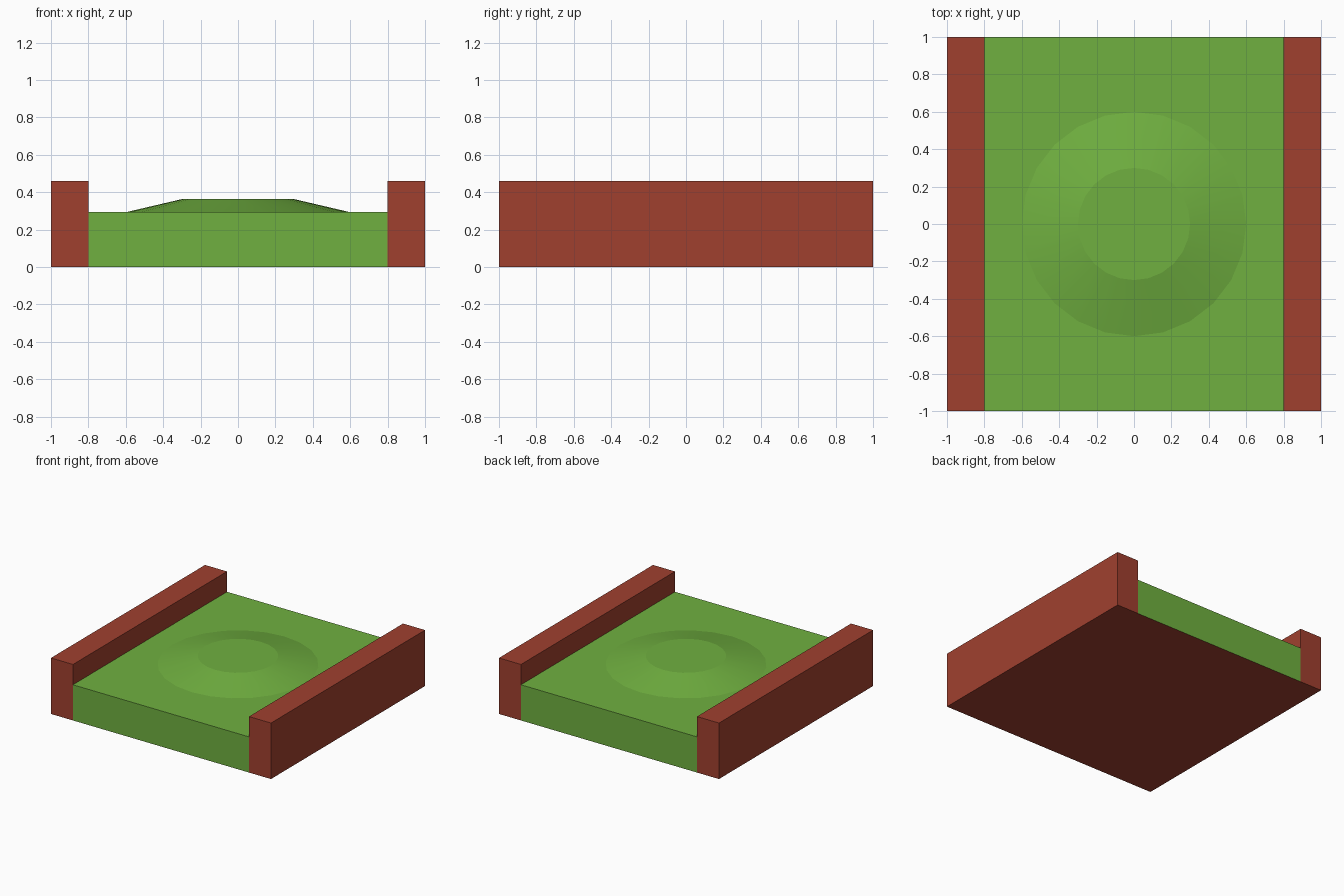
import bpy, bmesh
from mathutils import Matrix, Vector

if "Cube" in bpy.data.objects:
    bpy.data.objects.remove(bpy.data.objects["Cube"])

TURF_H, WALL_H, HILL_H = 0.293, 0.46, 0.07


def material(name, color):
    m = bpy.data.materials.new(name)
    m.diffuse_color = (*color, 1)
    m.use_nodes = True
    m.node_tree.nodes["Principled BSDF"].inputs["Base Color"].default_value = m.diffuse_color
    return m


green = material("turf_green", (0.162, 0.434, 0.051))
red = material("brick_red", (0.352, 0.051, 0.028))


def finish(name, bm, *mats):
    me = bpy.data.meshes.new(name)
    bm.to_mesh(me)
    bm.free()
    for m in mats:
        me.materials.append(m)
    ob = bpy.data.objects.new(name, me)
    bpy.context.collection.objects.link(ob)
    return ob


def box(name, x0, x1, height, *mats):
    bm = bmesh.new()
    place = Matrix.Translation(((x0 + x1) / 2, 0, height / 2))
    bmesh.ops.create_cube(bm, size=1, matrix=place @ Matrix.Diagonal((x1 - x0, 2, height, 1)))
    # Underside takes the last material
    for f in bm.faces:
        if f.normal.z < -0.5:
            f.material_index = len(mats) - 1
    return finish(name, bm, *mats)


# Turf slab with red underside
box("turf", -0.8, 0.8, TURF_H, green, red)

# Side walls
box("left_wall", -1, -0.8, WALL_H, red)
box("right_wall", 0.8, 1, WALL_H, red)

# Low hill: smooth slope, flat top, open underneath
bm = bmesh.new()
bmesh.ops.create_cone(bm, cap_ends=True, segments=24, radius1=0.6, radius2=0.3, depth=HILL_H,
                      matrix=Matrix.Translation((0, 0, TURF_H + HILL_H / 2)))
bm.normal_update()
bmesh.ops.delete(bm, geom=[f for f in bm.faces if f.normal.z < -0.5], context='FACES_ONLY')
for f in bm.faces:
    f.smooth = len(f.verts) == 4
finish("hill", bm, green)
